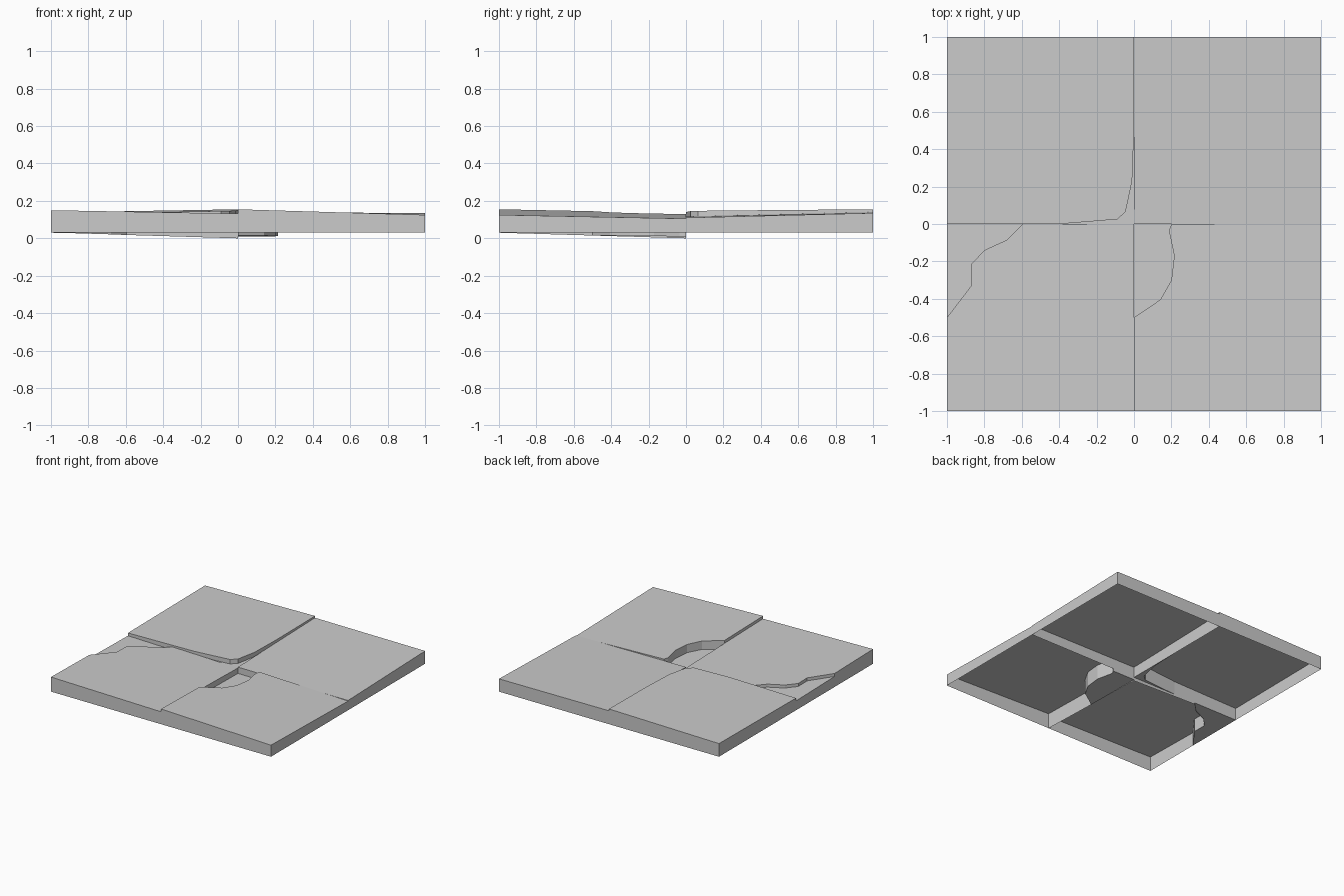
import bpy, bmesh

if "Cube" in bpy.data.objects:
    bpy.data.objects.remove(bpy.data.objects["Cube"])


def bilinear(c, u, v):
    """Height from corner values (near-left, near-right, far-left, far-right)."""
    return (c[0] * (1 - u) + c[1] * u) * (1 - v) + (c[2] * (1 - u) + c[3] * u) * v


def slab(name, outline, origin, top, bottom, closed=False):
    """Extruded outline (counter-clockwise) with tilted top; open below unless closed."""
    bm = bmesh.new()

    def ring(corners):
        return [bm.verts.new((x, y, bilinear(corners, x - origin[0], y - origin[1])))
                for x, y in outline]

    hi, lo = ring(top), ring(bottom)
    bm.faces.new(hi)
    n = len(outline)
    for i in range(n):
        j = (i + 1) % n
        bm.faces.new((lo[i], lo[j], hi[j], hi[i]))
    if closed:
        bm.faces.new(lo[::-1])
    mesh = bpy.data.meshes.new(name)
    bm.to_mesh(mesh)
    bm.free()
    obj = bpy.data.objects.new(name, mesh)
    bpy.context.collection.objects.link(obj)
    return obj


FLAT = (.03, .03, .03, .03)

# Break lines across the damaged tiles
left_break = [(-.595, 0), (-.68, -.085), (-.8, -.14), (-.87, -.215),
              (-.87, -.33), (-1, -.5)]
right_break = [(0, -.5), (.14, -.405), (.2, -.3), (.215, -.17), (.187, -.035), (.2, 0)]
back_break = [(-.4, 0), (-.09, .025), (-.045, .065), (-.01, .23), (0, .5)]

# Front left tile, settled towards the centre, with a sunken outer corner
fl_top = (.15, .132, .132, .11)
slab("front_left_tile", [(-1, -1), (0, -1), (0, 0)] + left_break,
     (-1, -1), fl_top, (.03, .03, .03, 0))
slab("front_left_chip", left_break[::-1] + [(-1, 0)],
     (-1, -1), [z - .025 for z in fl_top], FLAT, True)

# Front right tile with a deeply sunken inner corner
slab("front_right_tile", [(0, -1), (1, -1), (1, 0)] + right_break[::-1],
     (0, -1), (.155, .125, .105, .105)[:2] + (.135, .105), FLAT)
slab("front_right_chip", right_break + [(0, 0)],
     (0, -1), (.08, .07, .065, .055), (.02, .02, .01, .01), True)

# Back left tile, raised, with a sliver broken off the inner corner
slab("back_left_tile", [(-1, 0)] + back_break + [(0, 1), (-1, 1)],
     (-1, 0), (.13, .147, .138, .155), FLAT)
slab("back_left_chip", back_break[::-1] + [(0, 0)],
     (-1, 0), (.10, .11, .11, .12), FLAT, True)

# Back right tile, intact
slab("back_right_tile", [(0, 0), (1, 0), (1, 1), (0, 1)],
     (0, 0), (.117, .11, .14, .135), FLAT)
